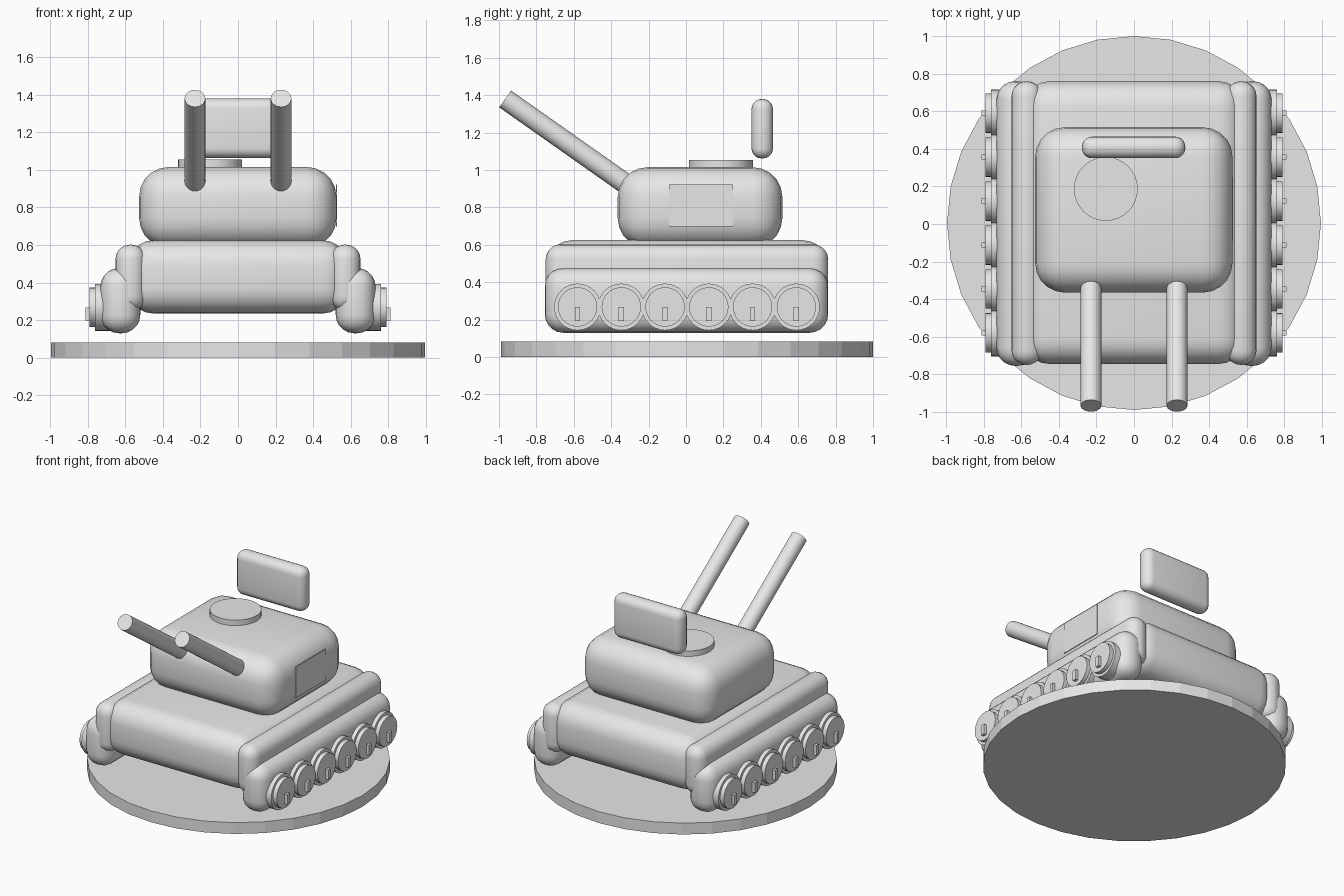
import bpy
import bmesh
from math import radians
from mathutils import Matrix, Vector

old = bpy.data.objects.get("Cube")
if old:
    bpy.data.objects.remove(old, do_unlink=True)

grey = bpy.data.materials.new("light_grey")
grey.use_nodes = True
grey.diffuse_color = (0.8, 0.8, 0.8, 1)
grey.node_tree.nodes["Principled BSDF"].inputs["Base Color"].default_value = (0.8, 0.8, 0.8, 1)


def finish(name, bm, smooth=True):
    """Turn a bmesh into a named object with the grey material."""
    mesh = bpy.data.meshes.new(name)
    bm.to_mesh(mesh)
    bm.free()
    mesh.materials.append(grey)
    obj = bpy.data.objects.new(name, mesh)
    bpy.context.collection.objects.link(obj)
    if smooth:
        bpy.ops.object.select_all(action="DESELECT")
        obj.select_set(True)
        bpy.context.view_layer.objects.active = obj
        bpy.ops.object.shade_smooth_by_angle(angle=radians(35))
    return obj


def block(name, x, y, z, radius=0.0, segments=5):
    """Box between (low, high) pairs, with optional rounded edges."""
    bm = bmesh.new()
    bmesh.ops.create_cube(bm, size=1)
    for v in bm.verts:
        v.co = Vector([(a + b) / 2 + c * (b - a) for c, (a, b) in zip(v.co, (x, y, z))])
    if radius:
        bmesh.ops.bevel(bm, geom=bm.edges[:], offset=radius, segments=segments,
                        profile=0.5, affect="EDGES", clamp_overlap=True)
    return finish(name, bm, radius > 0)


def rod(name, start, end, radius, smooth=True):
    """Cylinder from one point to another."""
    start, end = Vector(start), Vector(end)
    axis = end - start
    turn = axis.to_track_quat("Z", "Y").to_matrix().to_4x4()
    bm = bmesh.new()
    bmesh.ops.create_cone(bm, cap_ends=True, segments=32, radius1=radius, radius2=radius,
                          depth=axis.length,
                          matrix=Matrix.Translation((start + end) / 2) @ turn)
    return finish(name, bm, smooth)


def span(side, a, b):
    """Mirror a range of x to the given side."""
    return tuple(sorted((side * a, side * b)))


# Stand and main body
rod("display_base", (0, 0.005, 0), (0, 0.005, 0.082), 0.995, smooth=False)
block("hull", (-0.585, 0.585), (-0.745, 0.76), (0.235, 0.625), 0.135)
block("turret", (-0.526, 0.524), (-0.365, 0.515), (0.585, 1.015), 0.157)
block("turret_side_plate", (0.521, 0.526), (-0.09, 0.25), (0.697, 0.922))

# Hatch and the panel floating behind it
rod("hatch", (-0.15, 0.187, 0.98), (-0.15, 0.187, 1.055), 0.17)
block("rear_panel", (-0.277, 0.273), (0.35, 0.465), (1.062, 1.38), 0.054)

for side, label in ((1, "left"), (-1, "right")):
    # Raised gun barrels
    rod(f"{label}_gun_barrel", (side * 0.229, -0.2, 0.84), (side * 0.229, -0.967, 1.38), 0.055)

    # Fenders and track units
    block(f"{label}_fender", span(side, 0.49, 0.652), (-0.75, 0.76), (0.25, 0.602), 0.078)
    block(f"{label}_track", span(side, 0.52, 0.732), (-0.755, 0.76), (0.13, 0.477), 0.098)

    # Road wheels with hub and small tab
    for i in range(6):
        y, z = -0.58 + i * 0.234, 0.268
        rod(f"{label}_wheel_{i + 1}", (side * 0.66, y, z), (side * 0.76, y, z), 0.125)
        rod(f"{label}_hub_{i + 1}", (side * 0.74, y, z), (side * 0.79, y, z), 0.105)
        block(f"{label}_hub_tab_{i + 1}", span(side, 0.78, 0.812),
              (y - 0.014, y + 0.014), (0.194, z))
